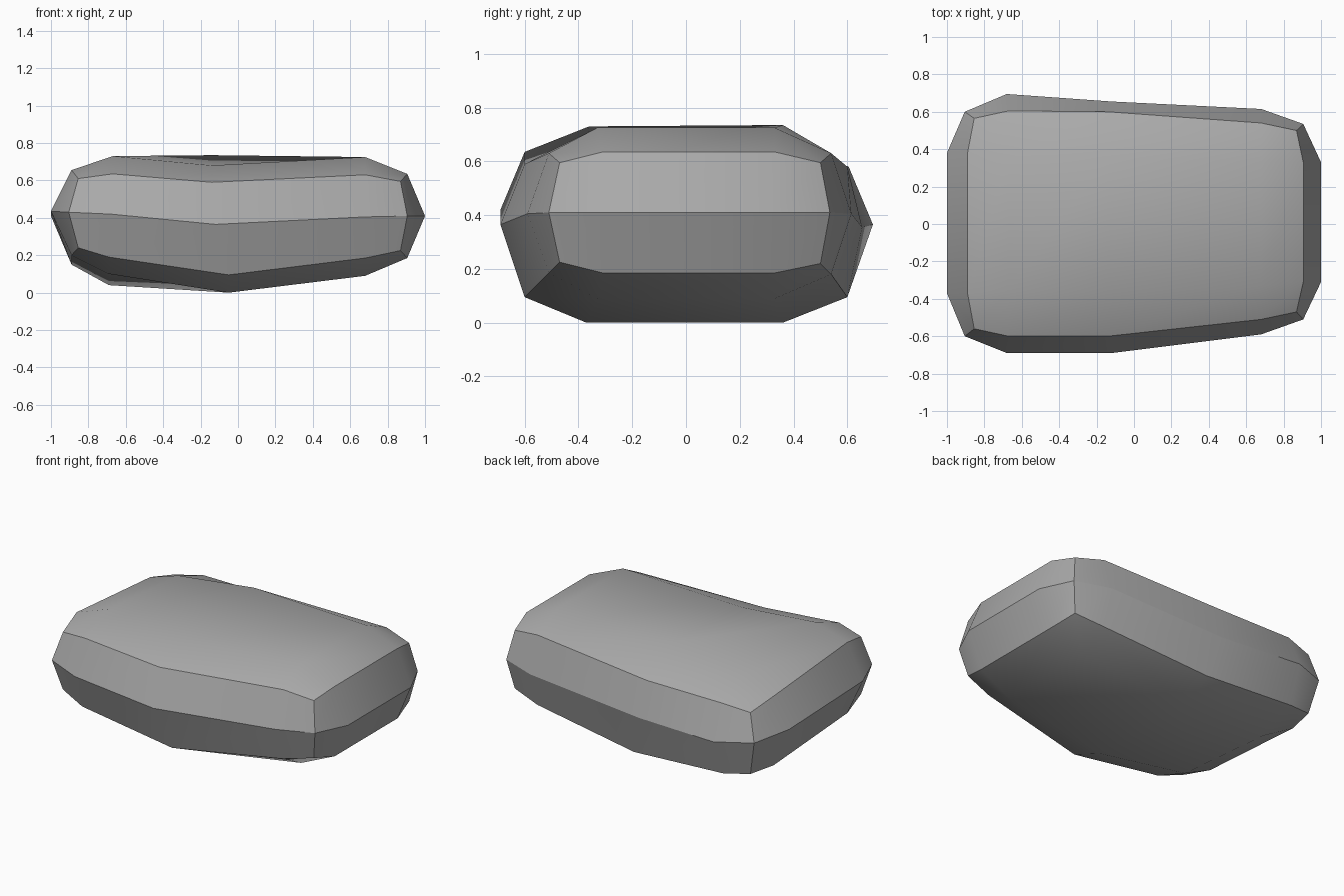
import bpy
import bmesh
import math

default = bpy.data.objects.get("Cube")
if default:
    bpy.data.objects.remove(default, do_unlink=True)

# Each layer is a grid: columns run along x, rows run from front to back.
# All measurements are in hundredths of a unit.
COLUMNS, ROWS = 5, 4

CAP_ROWS = [
    [-56, -60, -60, -51, -47],
    [-37, -36, -37, -33, -31],
    [38, 35, 36, 33, 33],
    [56.5, 60.5, 60, 54, 50],
]
RIM_ROWS = [
    [-60, -69, -69, -59, -51],
    CAP_ROWS[1],
    CAP_ROWS[2],
    [60, 69.5, 65.5, 61.5, 53.5],
]
TOP_HEIGHTS = [
    [61, 63.5, 59, 63, 59.5],
    [65.5, 73, 68, 72.5, 63.5],
    [59.5, 67.5, 73.5, 72.5, 63.5],
    [55, 58, 58, 63, 59.5],
]
RIM_HEIGHTS = [
    [43, 42, 36.5, 40.5, 41],
    [43.5, None, None, None, 41],
    [41, None, None, None, 41],
    [38, 36.5, 35.5, 40.5, 41],
]
BOTTOM_HEIGHTS = [
    [24, 19, 9.5, 18.5, 22.5],
    [20, 10, 0, 9, 18.5],
    [15, 4, 0, 9, 18.5],
    [15.5, 13, 9.5, 18, 22],
]


def add_layer(bm, stations, rows, heights, corner_inset):
    """Add the vertices of one layer, pulling its four corners inward."""
    layer = {}
    for r in range(ROWS):
        for c in range(COLUMNS):
            if heights[r][c] is None:
                continue
            x = stations[c]
            if c in (0, COLUMNS - 1) and r in (0, ROWS - 1):
                x *= corner_inset
            point = (x / 100, rows[r][c] / 100, heights[r][c] / 100)
            layer[c, r] = bm.verts.new(point)
    return layer


def fill_cap(bm, layer):
    """Fill a complete grid layer with quads."""
    for c in range(COLUMNS - 1):
        for r in range(ROWS - 1):
            corners = [(c, r), (c + 1, r), (c + 1, r + 1), (c, r + 1)]
            bm.faces.new([layer[key] for key in corners])


def perimeter():
    """Grid positions around the outside, in order."""
    front = [(c, 0) for c in range(COLUMNS)]
    right = [(COLUMNS - 1, r) for r in range(1, ROWS)]
    back = [(c, ROWS - 1) for c in reversed(range(COLUMNS - 1))]
    left = [(0, r) for r in reversed(range(1, ROWS - 1))]
    return front + right + back + left


def bridge(bm, lower, upper):
    """Join the outer edges of two layers with a band of quads."""
    ring = perimeter()
    for a, b in zip(ring, ring[1:] + ring[:1]):
        bm.faces.new([lower[a], lower[b], upper[b], upper[a]])


# Stone body: two domed caps joined by two bands that meet at the rim
bm = bmesh.new()
bottom = add_layer(bm, [-89, -69, -5, 68, 90.5], CAP_ROWS, BOTTOM_HEIGHTS, 0.96)
rim = add_layer(bm, [-100, -68, -12, 68, 100], RIM_ROWS, RIM_HEIGHTS, 0.905)
top = add_layer(bm, [-89, -67, -14, 68, 90.5], CAP_ROWS, TOP_HEIGHTS, 0.96)
fill_cap(bm, bottom)
fill_cap(bm, top)
bridge(bm, bottom, rim)
bridge(bm, rim, top)
bmesh.ops.recalc_face_normals(bm, faces=bm.faces)

mesh = bpy.data.meshes.new("stone")
bm.to_mesh(mesh)
bm.free()
stone = bpy.data.objects.new("stone", mesh)
bpy.context.collection.objects.link(stone)

# Plain grey stone colour
grey = bpy.data.materials.new("stone grey")
grey.use_nodes = True
colour = (0.4, 0.4, 0.4, 1)
grey.diffuse_color = colour
grey.node_tree.nodes["Principled BSDF"].inputs["Base Color"].default_value = colour
mesh.materials.append(grey)

# Smooth caps and bands with crisp edges between them
bpy.ops.object.select_all(action="DESELECT")
stone.select_set(True)
bpy.context.view_layer.objects.active = stone
bpy.ops.object.shade_smooth_by_angle(angle=math.radians(30))
